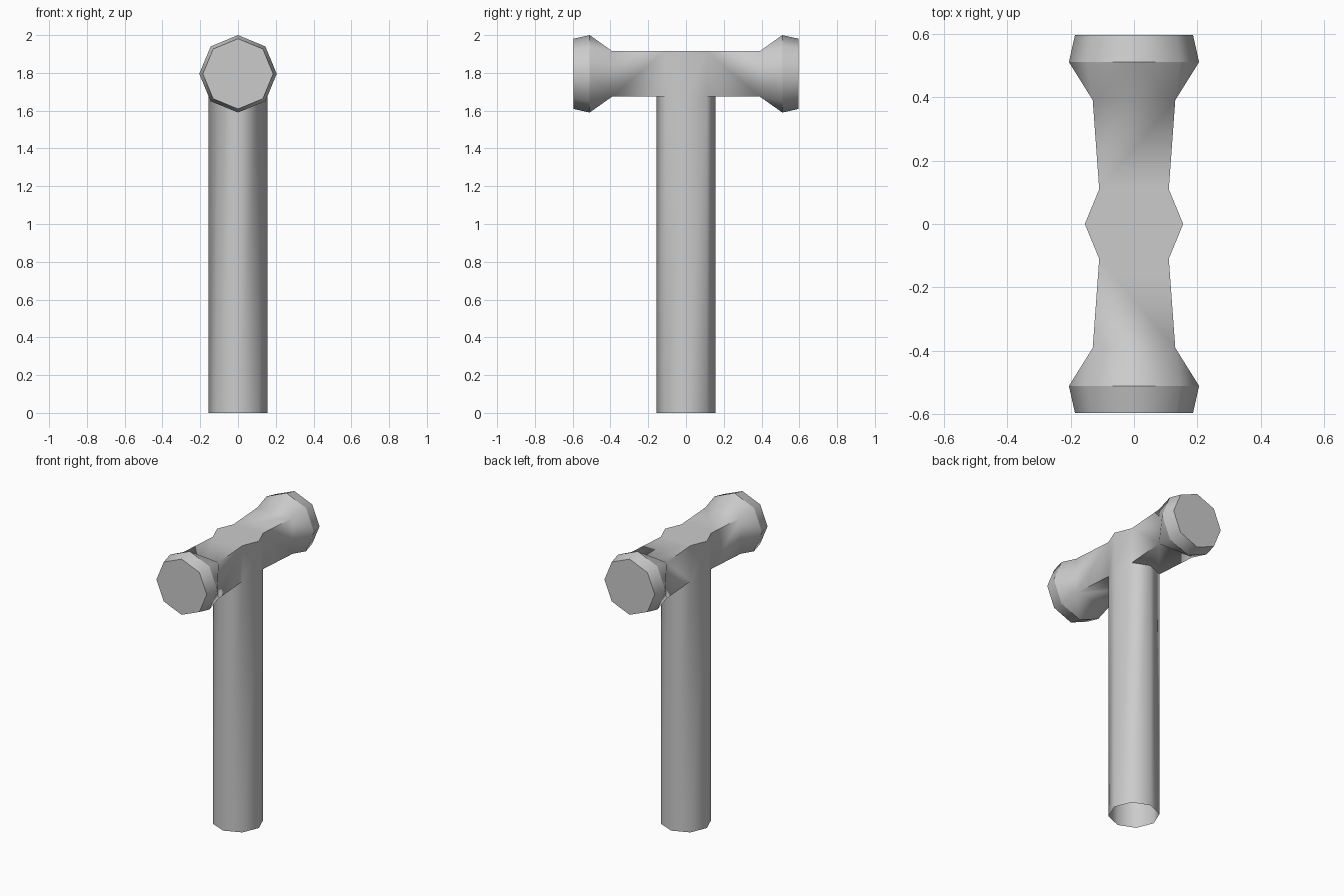
import bpy, bmesh
from math import cos, sin, pi, radians

if "Cube" in bpy.data.objects:
    bpy.data.objects.remove(bpy.data.objects["Cube"])

R, Z0, Z1 = 0.155, 1.675, 1.915      # handle radius, head underside and top
ZC = (Z0 + Z1) / 2
bm = bmesh.new()


def ring(make):
    return [bm.verts.new(make(cos(k * pi / 4), sin(k * pi / 4))) for k in range(8)]


def bridge(a, b):
    n = len(a)
    for i in range(n):
        j = (i + 1) % n
        bm.faces.new((a[i], a[j], b[j], b[i]))


# Octagonal handle, open at the foot
foot = ring(lambda c, s: (R * c, R * s, 0))
neck = ring(lambda c, s: (R * c, R * s, Z0))
bridge(foot, neck)

# Handle sides carried up through the head, and the flat top between the arms
top = {k: bm.verts.new((neck[k].co.x, neck[k].co.y, Z1)) for k in (0, 1, 3, 4, 5, 7)}
for a, b in ((7, 0), (0, 1), (3, 4), (4, 5)):
    bm.faces.new((neck[a], neck[b], top[b], top[a]))
bm.faces.new([top[k] for k in (0, 1, 3, 4, 5, 7)])

# Two square arms flaring into octagonal striking caps
crisp = []
for s, right, mid, left in ((1, 1, 2, 3), (-1, 7, 6, 5)):
    base = [top[right], top[left], neck[left], neck[right]]
    h = (Z1 - Z0) / 2
    sq = [bm.verts.new((x * 0.13, s * 0.39, ZC + z * h))
          for x, z in ((1, 1), (-1, 1), (-1, -1), (1, -1))]
    for i in range(4):
        j = (i + 1) % 4
        inner = [base[j], neck[mid], base[i]] if i == 2 else [base[j], base[i]]
        bm.faces.new([sq[i], sq[j]] + inner)
    rim = ring(lambda c, d: (0.205 * c, s * 0.51, ZC + 0.205 * d))
    face = ring(lambda c, d: (0.186 * c, s * 0.595, ZC + 0.186 * d))
    for i in range(4):
        j = (i + 1) % 4
        d0, m, d1 = rim[2 * i + 1], rim[(2 * i + 2) % 8], rim[(2 * i + 3) % 8]
        bm.faces.new((sq[i], sq[j], m))
        bm.faces.new((sq[i], m, d0))
        bm.faces.new((sq[j], d1, m))
    bridge(rim, face)
    bm.faces.new(face)
    crisp += [rim, face]

# Smooth octagon sides, crisp rims and square edges
bmesh.ops.recalc_face_normals(bm, faces=bm.faces[:])
for f in bm.faces:
    f.smooth = True
for e in bm.edges:
    e.smooth = e.calc_face_angle(0) < radians(46) and not any(
        e.verts[0] in r and e.verts[1] in r for r in crisp)

mesh = bpy.data.meshes.new("hammer")
bm.to_mesh(mesh)
bm.free()
bpy.context.collection.objects.link(bpy.data.objects.new("hammer", mesh))
